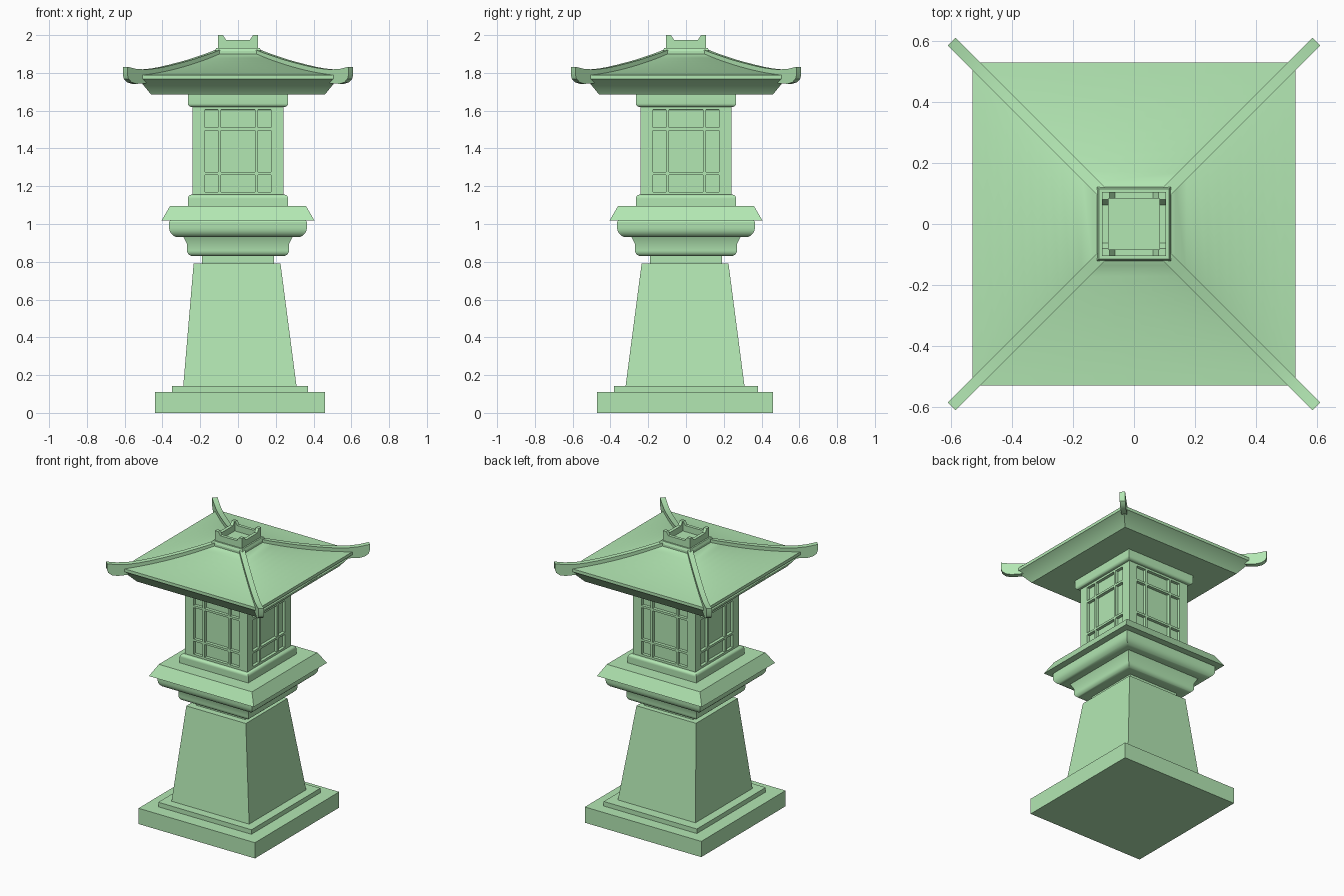
import bpy, bmesh, math
from mathutils import Matrix, Vector

if "Cube" in bpy.data.objects:
    bpy.data.objects.remove(bpy.data.objects["Cube"])

green = bpy.data.materials.new("green_stone")
green.diffuse_color = (0.45, 0.8, 0.45, 1)
green.use_nodes = True
green.node_tree.nodes["Principled BSDF"].inputs["Base Color"].default_value = green.diffuse_color


def finish(bm, name, smooth=False):
    bmesh.ops.remove_doubles(bm, verts=bm.verts, dist=0.0005)
    bmesh.ops.recalc_face_normals(bm, faces=bm.faces)
    mesh = bpy.data.meshes.new(name)
    bm.to_mesh(mesh)
    bm.free()
    ob = bpy.data.objects.new(name, mesh)
    bpy.context.collection.objects.link(ob)
    mesh.materials.append(green)
    if smooth:
        bpy.ops.object.select_all(action='DESELECT')
        bpy.context.view_layer.objects.active = ob
        ob.select_set(True)
        bpy.ops.object.shade_smooth_by_angle(angle=math.radians(30))
    return ob


def tiers(name, rings, smooth=False):
    """Stack of rectangles: each ring is (half, z) or (half_x, half_y, cx, cy, z)."""
    bm = bmesh.new()
    loops = []
    for r in rings:
        hx, hy, cx, cy, z = r if len(r) == 5 else (r[0], r[0], 0, 0, r[1])
        loops.append([bm.verts.new((cx + sx * hx, cy + sy * hy, z))
                      for sx, sy in ((-1, -1), (1, -1), (1, 1), (-1, 1))])
    for a, b in zip(loops, loops[1:]):
        for i in range(4):
            j = (i + 1) % 4
            bm.faces.new((a[i], a[j], b[j], b[i]))
    bm.faces.new(loops[0][::-1])
    bm.faces.new(loops[-1])
    return finish(bm, name, smooth)


def arc(h, z, r, start, end, n=5):
    """Rounded edge points (half, z) about a centre, angles in degrees."""
    return [(h + r * math.cos(math.radians(start + (end - start) * i / n)),
             z + r * math.sin(math.radians(start + (end - start) * i / n)))
            for i in range(n + 1)]


def prism(bm, near, far):
    """Closed solid between two matching outlines."""
    a = [bm.verts.new(p) for p in near]
    b = [bm.verts.new(p) for p in far]
    n = len(a)
    for i in range(n):
        bm.faces.new((a[i], a[(i + 1) % n], b[(i + 1) % n], b[i]))
    bm.faces.new(a[::-1])
    bm.faces.new(b)


def four_sides(bm):
    geom = bm.verts[:] + bm.edges[:] + bm.faces[:]
    for k in (1, 2, 3):
        new = bmesh.ops.duplicate(bm, geom=geom)["geom"]
        bmesh.ops.rotate(bm, cent=(0, 0, 0), matrix=Matrix.Rotation(k * math.pi / 2, 3, 'Z'),
                         verts=[v for v in new if isinstance(v, bmesh.types.BMVert)])


# Plinth, step and tapered pedestal
tiers("base_slab", [(.45, .465, .01, -.005, 0), (.45, .465, .01, -.005, .11)])
tiers("base_step", [(.36, .38, .01, 0, .11), (.36, .38, .01, 0, .142)])
tiers("pedestal", [(.30, .315, .01, -.005, .14), (.23, .23, -.005, -.005, .79)])
tiers("pedestal_neck", [(.19, .78), (.19, .84)])

# Stepped mouldings under the lamp house
tiers("lower_moulding", [(.22, .83)] + arc(.24, .86, .03, -90, 0)
      + [(.27, .895), (.29, .935), (.25, .94)], True)
tiers("upper_moulding", [(.28, .93)] + arc(.315, .98, .05, -90, 0)
      + [(.365, 1.01), (.355, 1.025)], True)
tiers("platform", [(.405, 1.018), (.36, 1.095)])
tiers("house_sill", [(.265, 1.09), (.265, 1.135)] + arc(.247, 1.137, .018, 0, 90), True)

# Lamp house with nine recessed panes on each wall
xs = [-.24, -.175, -.105, -.09, .09, .105, .175, .24]
zs = [1.15, 1.17, 1.26, 1.275, 1.495, 1.51, 1.605, 1.63]
bm = bmesh.new()
grid = [[bm.verts.new((x, -.24, z)) for x in xs] for z in zs]
panes = []
for j in range(7):
    for i in range(7):
        f = bm.faces.new((grid[j][i], grid[j][i + 1], grid[j + 1][i + 1], grid[j + 1][i]))
        if i % 2 and j % 2:
            panes.append(f)
bm.normal_update()
bmesh.ops.inset_individual(bm, faces=panes, thickness=.001, depth=-.02)
four_sides(bm)
finish(bm, "lamp_house")

# Head moulding under the roof
tiers("house_head", [(.225, 1.618)] + arc(.247, 1.638, .018, -90, 0) + [(.265, 1.69)], True)

# Concave roof with flared fascia
slope = [(.53 - .43 * t, 1.788 + .052 * t + .07 * t * t) for t in [i / 12 for i in range(13)]]
tiers("roof", [(.46, 1.685), (.525, 1.765), (.53, 1.767)] + slope, True)

# Four hip ridges with upturned ends
top = [(.08, 1.932), (.1, 1.925), (.15, 1.905), (.2, 1.888), (.25, 1.871), (.3, 1.857),
       (.35, 1.844), (.4, 1.832), (.45, 1.823), (.5, 1.818), (.55, 1.821), (.5975, 1.832)]
under = [(.5975, 1.79), (.592, 1.768), (.575, 1.75), (.55, 1.742), (.5, 1.745),
         (.45, 1.772), (.3, 1.79), (.08, 1.86)]
bm = bmesh.new()
along, side = Vector((1, 1, 0)), Vector((1, -1, 0)) * .0125
path = [along * d + Vector((0, 0, z)) for d, z in top + under]
prism(bm, [p - side for p in path], [p + side for p in path])
four_sides(bm)
finish(bm, "hip_ridges", True)

# Notched crown on the roof top
tiers("crown_collar", [(.122, 1.89), (.122, 1.915), (.115, 1.932)])
outline = [(-.105, 1.925), (.105, 1.925), (.105, 2), (.08, 2), (.063, 1.975),
           (-.063, 1.975), (-.08, 2), (-.105, 2)]
bm = bmesh.new()
prism(bm, [(x, -.105, z) for x, z in outline],
      [(max(-.083, min(.083, x)), -.083, z) for x, z in outline])
four_sides(bm)
finish(bm, "crown")
